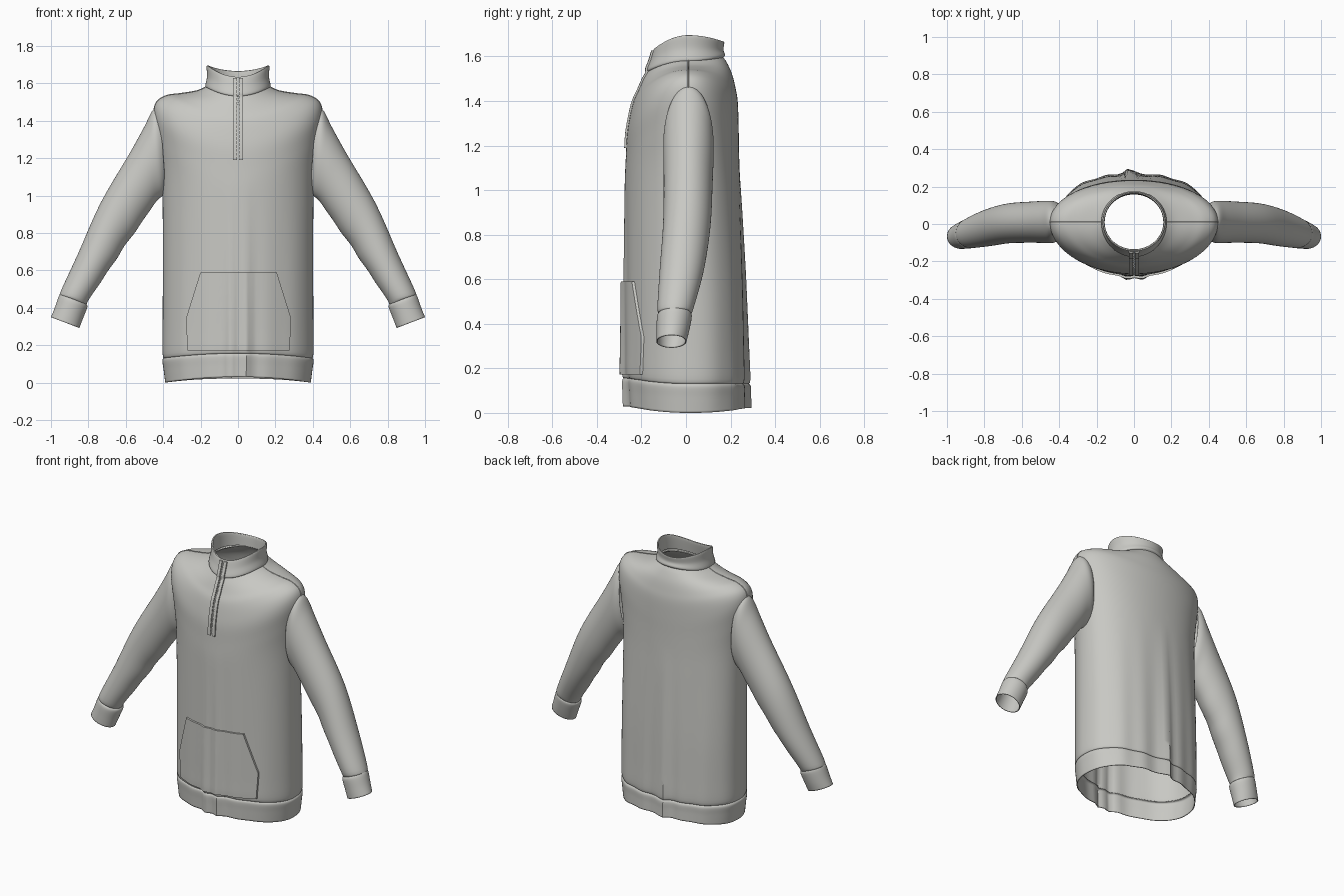
import bpy, bmesh, math
from mathutils import Vector, Matrix
from mathutils.bvhtree import BVHTree

cube = bpy.data.objects.get("Cube")
if cube:
    bpy.data.objects.remove(cube, do_unlink=True)

COLOUR = (0.58, 0.58, 0.55, 1)
fabric = bpy.data.materials.new("warm_grey_fabric")
fabric.use_nodes = True
fabric.diffuse_color = COLOUR
fabric.node_tree.nodes["Principled BSDF"].inputs["Base Color"].default_value = COLOUR

SIDES = 112
STEPS = 5
CENTRE_Y = 0.01

def finish(name, bm, thickness=0):
    """Turn a bmesh into a smooth, coloured object."""
    bmesh.ops.recalc_face_normals(bm, faces=bm.faces)
    mesh = bpy.data.meshes.new(name)
    bm.to_mesh(mesh)
    bm.free()
    mesh.materials.append(fabric)
    obj = bpy.data.objects.new(name, mesh)
    bpy.context.collection.objects.link(obj)
    bpy.ops.object.select_all(action="DESELECT")
    obj.select_set(True)
    bpy.context.view_layer.objects.active = obj
    bpy.ops.object.shade_smooth_by_angle(angle=math.radians(45))
    if thickness:
        solid = obj.modifiers.new("cloth", "SOLIDIFY")
        solid.thickness = thickness
        solid.offset = -1
    return obj

def smooth_rows(rows):
    """Catmull-Rom interpolation between the rows of a profile table."""
    out = []
    for i in range(len(rows) - 1):
        a, b, c, d = (rows[min(max(i + k, 0), len(rows) - 1)] for k in (-1, 0, 1, 2))
        for s in range(STEPS):
            t = s / STEPS
            out.append([q + t / 2 * (r - p + t * (2 * p - 5 * q + 4 * r - w + t * (3 * (q - r) + w - p)))
                        for p, q, r, w in zip(a, b, c, d)])
    return out + [list(rows[-1])]

def skin(bm, lines, closed):
    """Quads between neighbouring lines of vertices."""
    for low, high in zip(lines, lines[1:]):
        for k in range(len(low) - (not closed)):
            n = (k + 1) % len(low)
            bm.faces.new((low[k], low[n], high[n], high[k]))

def loft(name, rows, point, thickness=0.005):
    """Tube with open ends, one ring per interpolated row."""
    bm = bmesh.new()
    rings = [[bm.verts.new(point(row, math.tau * k / SIDES)) for k in range(SIDES)]
             for row in smooth_rows(rows)]
    skin(bm, rings, True)
    return finish(name, bm, thickness)

def bump(x, width):
    return math.exp(-(x / width) ** 2)

def torso_point(row, angle):
    """Row: side, front and back heights, half width, front and back depth."""
    side, front, back, half, y_front, y_back = row
    c, s = math.cos(angle), math.sin(angle)
    # elliptical front, slightly squarer back
    power = 1 if s < 0 else 2 / (2 + 0.4 * min(max(1.5 - side, 0), 1))
    x = math.copysign(abs(c) ** power, c) * half
    depth = abs(s) ** power
    edge, level = (y_front, front) if s < 0 else (y_back, back)
    y = CENTRE_Y + depth * (edge - CENTRE_Y)
    z = level + (side - level) * c * c
    # hanging folds, stronger towards the hem
    fade = min(max(1.1 - z, 0), 1) * depth
    if s < 0:
        y -= fade * (0.022 * (bump(x - 0.045, 0.028) + bump(x + 0.04, 0.028)) + 0.003 * math.cos(40 * x))
    else:
        y += fade * (0.026 * bump(x + 0.03, 0.032) + 0.004 * math.cos(45 * x))
    return Vector((x, y, z))

# Torso, hem band and standing collar
body = loft("body", [
    (1.585, 1.535, 1.6, .165, -.17, .165),
    (1.56, 1.5, 1.57, .22, -.19, .185),
    (1.545, 1.45, 1.52, .31, -.212, .207),
    (1.535, 1.4, 1.46, .38, -.235, .222),
    (1.5, 1.33, 1.4, .435, -.252, .232),
    (1.43, 1.25, 1.3, .45, -.265, .236),
    (1.3, 1.15, 1.18, .43, -.27, .238),
    (1.15, 1.05, 1.05, .41, -.274, .242),
    (.95, .9, .9, .403, -.274, .248),
    (.6, .6, .6, .402, -.272, .258),
    (.3, .3, .3, .403, -.27, .264),
    (.152, .175, .152, .403, -.269, .266),
    (.13, .155, .13, .392, -.258, .256)], torso_point)
loft("hem_band", [
    (.134, .159, .134, .39, -.256, .254),
    (.12, .145, .12, .404, -.268, .267),
    (.07, .09, .075, .398, -.266, .268),
    (0, .03, .022, .389, -.264, .27)], torso_point)
collar = loft("collar", [
    (1.578, 1.53, 1.595, .168, -.17, .168),
    (1.588, 1.542, 1.608, .175, -.176, .176),
    (1.635, 1.585, 1.63, .166, -.16, .168),
    (1.688, 1.63, 1.662, .168, -.146, .172),
    (1.695, 1.633, 1.665, .163, -.14, .167),
    (1.685, 1.625, 1.655, .157, -.135, .162),
    (1.6, 1.55, 1.6, .157, -.15, .158)], torso_point, 0)

# Sleeves and cuffs; row: outer x, z, inner x, z, front y, back y
SLEEVE = [
    (.42, 1.47, .385, 1.03, -.085, .11),
    (.457, 1.455, .402, 1, -.1, .122),
    (.5, 1.37, .44, .965, -.102, .124),
    (.58, 1.225, .505, .87, -.1, .12),
    (.735, .96, .605, .73, -.103, .11),
    (.855, .69, .695, .595, -.118, .08),
    (.945, .495, .79, .455, -.128, .035),
    (.95, .47, .81, .418, -.12, .022)]
CUFF = [
    (.949, .475, .812, .421, -.119, .02),
    (.959, .46, .806, .403, -.13, .026),
    (.98, .4, .828, .345, -.132, .015),
    (1, .35, .848, .292, -.133, .002)]

def sleeve_point(sign):
    def point(row, angle):
        ox, oz, ix, iz, y0, y1 = row
        c, s = math.cos(angle), math.sin(angle)
        # gentle creases on the inside of the elbow
        crease = 0.003 * math.sin(45 * iz) * max(-c, 0) * bump(iz - 0.72, 0.2)
        x = (ox + ix) / 2 + c * (ox - ix) / 2 + crease
        return Vector((sign * x, (y0 + y1) / 2 + s * (y1 - y0) / 2, (oz + iz) / 2 + c * (oz - iz) / 2))
    return point

for side, sign in (("left", 1), ("right", -1)):
    loft(side + "_sleeve", SLEEVE, sleeve_point(sign))
    loft(side + "_cuff", CUFF, sleeve_point(sign))

# Find the front surface so that sewn-on pieces follow it
verts, polys = [], []
for obj in (body, collar):
    start = len(verts)
    verts += [v.co.copy() for v in obj.data.vertices]
    polys += [[start + i for i in p.vertices] for p in obj.data.polygons]
tree = BVHTree.FromPolygons(verts, polys)

def front_y(x, z):
    hit = tree.ray_cast(Vector((x, -1, z)), Vector((0, 1, 0)))[0]
    return hit.y if hit else -0.146

def spread(n):
    return [0] + [i / n for i in range(n + 1)] + [1]

def patch(name, centre, half_width, z0, z1, raise_by, cols, rows):
    """Raised panel that hugs the front, with its border tucked in."""
    bm = bmesh.new()
    us, vs, grid = spread(cols), spread(rows), []
    for j, v in enumerate(vs):
        z = z0 + (z1 - z0) * v
        grid.append([])
        for i, u in enumerate(us):
            x = centre + (2 * u - 1) * half_width(z)
            border = i in (0, len(us) - 1) or j in (0, len(vs) - 1)
            grid[-1].append(bm.verts.new((x, front_y(x, z) - (-0.003 if border else raise_by), z)))
    skin(bm, grid, False)
    finish(name, bm)

def pocket_half(z):
    return 0.272 + 0.01 * (z - 0.17) / 0.17 if z < 0.34 else 0.282 - 0.078 * (z - 0.34) / 0.25

patch("front_pocket", 0.003, pocket_half, 0.172, 0.59, 0.012, 60, 22)
for side, sign in (("left", 1), ("right", -1)):
    patch(side + "_zip_tape", sign * 0.016, lambda z: 0.01, 1.19, 1.628, 0.009, 4, 40)

# Zip teeth
bm = bmesh.new()
for i in range(40):
    z = 1.2 + 0.0105 * i
    place = Matrix.Translation((0.002 * (-1) ** i, front_y(0, z) - 0.002, z))
    bmesh.ops.create_cube(bm, size=1, matrix=place @ Matrix.Diagonal((0.009, 0.008, 0.006, 1)))
finish("zip_teeth", bm)

# Raised seams over the shoulders, from the collar to the armholes
for side, first in (("left", 0), ("right", SIDES // 2)):
    curve = bpy.data.curves.new(side + "_shoulder_seam", "CURVE")
    curve.dimensions = "3D"
    curve.bevel_depth = 0.003
    spline = curve.splines.new("POLY")
    points = list(body.data.vertices)[first:SIDES * STEPS * 5:SIDES]
    spline.points.add(len(points) - 1)
    for p, v in zip(spline.points, points):
        p.co = (*v.co, 1)
    curve.materials.append(fabric)
    bpy.context.collection.objects.link(bpy.data.objects.new(curve.name, curve))
